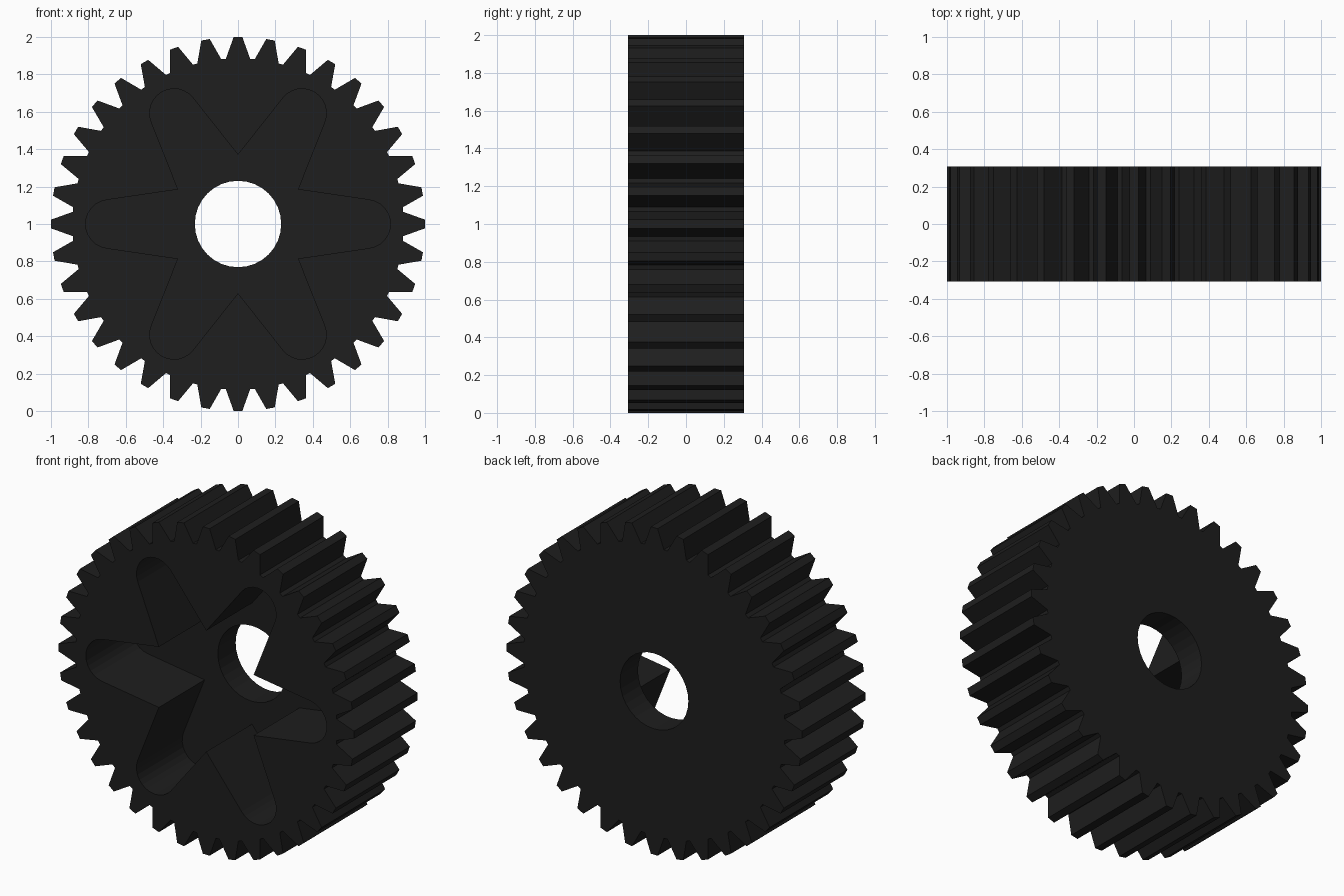
import bpy, bmesh
from math import sin, cos, pi, radians

if "Cube" in bpy.data.objects:
    bpy.data.objects.remove(bpy.data.objects["Cube"])

TEETH = 36
HALF_W = 0.307        # half of the gear's width along y
FLOOR_Y = 0.135       # floor of the star recess
CZ = 1.0              # axle height


def prism(name, pts, y0, y1):
    """Extrude an x/z outline from y0 to y1."""
    bm = bmesh.new()
    face = bm.faces.new([bm.verts.new((x, y0, z + CZ)) for x, z in pts])
    ext = bmesh.ops.extrude_face_region(bm, geom=[face])
    verts = [g for g in ext["geom"] if isinstance(g, bmesh.types.BMVert)]
    bmesh.ops.translate(bm, verts=verts, vec=(0, y1 - y0, 0))
    bmesh.ops.recalc_face_normals(bm, faces=bm.faces)
    mesh = bpy.data.meshes.new(name)
    bm.to_mesh(mesh)
    bm.free()
    ob = bpy.data.objects.new(name, mesh)
    bpy.context.collection.objects.link(ob)
    return ob


def around(pts, count, start=0.0):
    """Repeat a radial outline piece around the axle."""
    out = []
    for i in range(count):
        a = start + 2 * pi * i / count
        out += [(x * cos(a) - z * sin(a), x * sin(a) + z * cos(a)) for x, z in pts]
    return out


def cut(target, cutter):
    mod = target.modifiers.new("cut", 'BOOLEAN')
    mod.operation = 'DIFFERENCE'
    mod.solver = 'EXACT'
    mod.object = cutter
    bpy.context.view_layer.objects.active = target
    bpy.ops.object.modifier_apply(modifier=mod.name)
    bpy.data.objects.remove(cutter)


# Toothed body
tooth = [(0.883, -0.065), (1.0, -0.023), (1.0, 0.023), (0.883, 0.065)]
gear = prism("gear_wheel", around(tooth, TEETH), -HALF_W, HALF_W)

# Six-armed star recess in the front, with rounded arm ends
notch = radians(30)
arm = [(0.37 * cos(notch), -0.37 * sin(notch))]
for i in range(13):
    a = radians(-82 + 164 * i / 12)
    arm.append((0.685 + 0.13 * cos(a), 0.13 * sin(a)))
cut(gear, prism("star_cutter", around(arm, 6), -HALF_W - 0.2, FLOOR_Y))

# Axle hole through the remaining back wall
cut(gear, prism("axle_cutter", around([(0.231, 0)], 32), -HALF_W - 0.3, HALF_W + 0.3))

# Dark rubber-black finish
mat = bpy.data.materials.new("black_plastic")
mat.diffuse_color = (0.013, 0.013, 0.013, 1)
mat.use_nodes = True
mat.node_tree.nodes["Principled BSDF"].inputs["Base Color"].default_value = mat.diffuse_color
gear.data.materials.clear()
gear.data.materials.append(mat)
